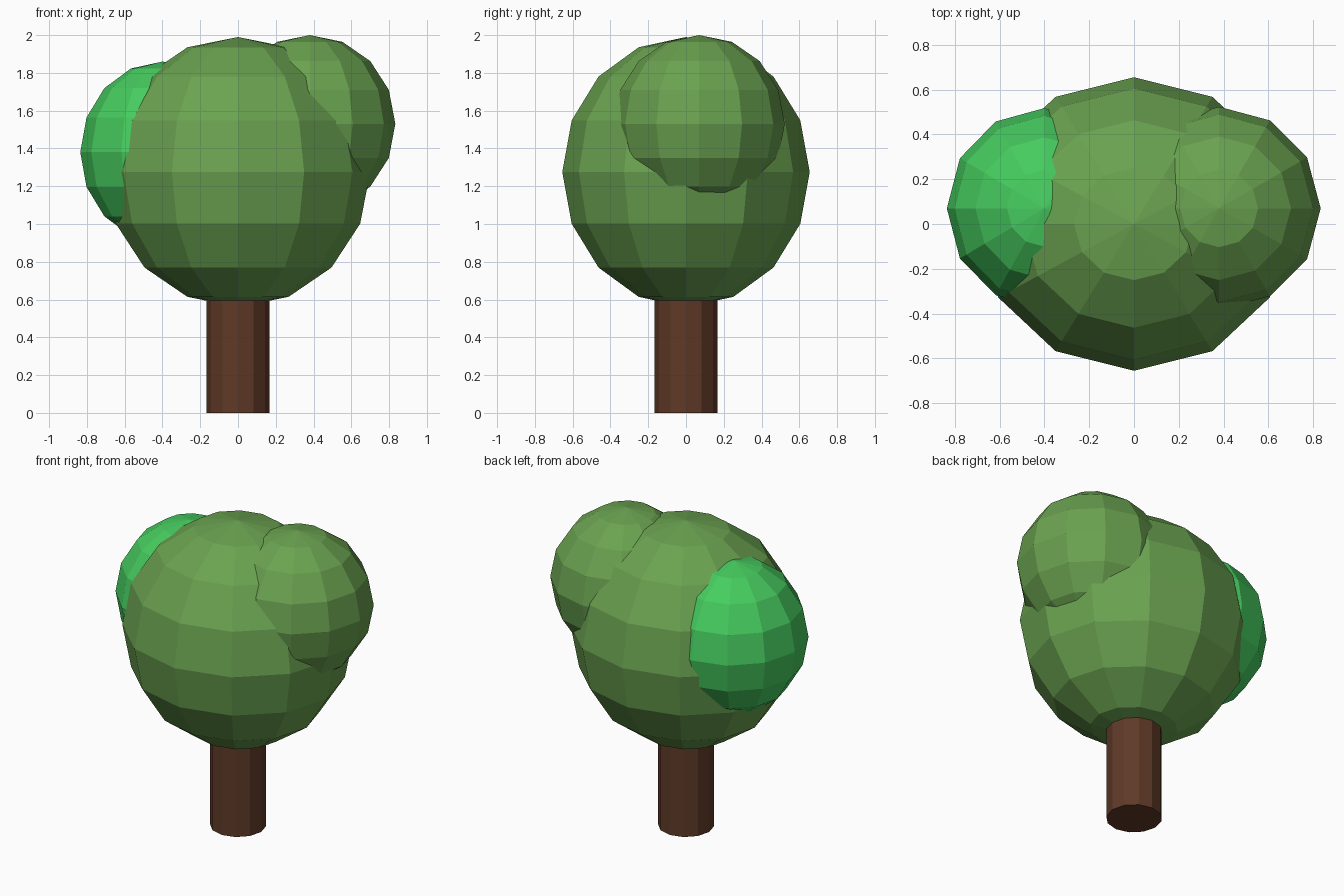
import bpy

if "Cube" in bpy.data.objects:
    bpy.data.objects.remove(bpy.data.objects["Cube"])


def material(name, rgb):
    """Flat colour from 0-255 sRGB values, converted to linear."""
    def lin(c):
        c /= 255
        return c / 12.92 if c <= 0.04045 else ((c + 0.055) / 1.055) ** 2.4
    m = bpy.data.materials.new(name)
    m.diffuse_color = (*[lin(c) for c in rgb], 1)
    m.use_nodes = True
    m.node_tree.nodes["Principled BSDF"].inputs["Base Color"].default_value = m.diffuse_color
    return m


leaf = material("leaf_green", (106, 162, 80))
bright_leaf = material("bright_leaf_green", (70, 204, 95))
bark = material("bark_brown", (96, 58, 39))


def finish(name, mat):
    ob = bpy.context.object
    ob.name = name
    bpy.ops.object.transform_apply(location=False, rotation=False, scale=True)
    ob.data.materials.append(mat)
    bpy.ops.object.shade_flat()


def foliage(name, centre, radii, mat):
    """Low-poly ellipsoid of leaves."""
    bpy.ops.mesh.primitive_uv_sphere_add(segments=12, ring_count=8, radius=1, location=centre)
    bpy.context.object.scale = radii
    finish(name, mat)


# Leaf masses: large middle one and two smaller side ones
foliage("main_crown", (0, 0, 1.275), (0.70, 0.655, 0.715), leaf)
foliage("right_crown", (0.38, 0.07, 1.53), (0.453, 0.453, 0.47), leaf)
foliage("left_crown", (-0.40, 0.07, 1.38), (0.435, 0.447, 0.48), bright_leaf)

# Trunk, running up into the crown
bpy.ops.mesh.primitive_cylinder_add(vertices=12, radius=0.166, depth=0.8, location=(0, 0, 0.4))
finish("trunk", bark)
